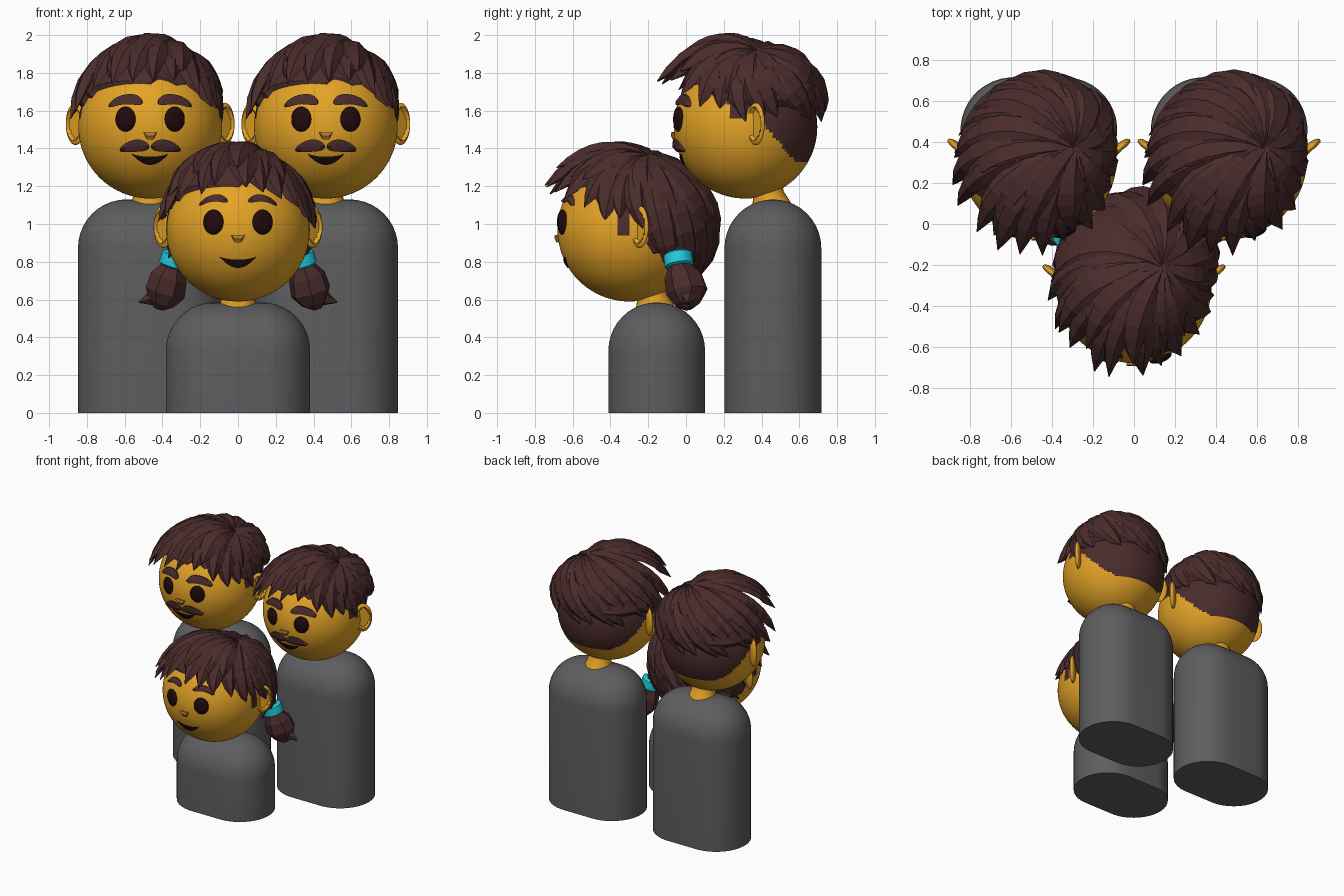
import bpy, bmesh, math, random
from mathutils import Vector, Matrix

if "Cube" in bpy.data.objects:
    bpy.data.objects.remove(bpy.data.objects["Cube"])

R = 0.38  # head radius


def material(name, rgb):
    m = bpy.data.materials.new(name)
    m.use_nodes = True
    m.diffuse_color = (*rgb, 1)
    m.node_tree.nodes["Principled BSDF"].inputs["Base Color"].default_value = (*rgb, 1)
    return m


SKIN = material("golden skin", (0.78, 0.37, 0.02))
HAIR = material("dark brown hair", (0.07, 0.025, 0.025))
GREY = material("grey cloth", (0.11, 0.11, 0.115))
DARK = material("near black", (0.014, 0.003, 0.004))
NOSE = material("nose ochre", (0.42, 0.19, 0.02))
TEAL = material("turquoise band", (0.015, 0.6, 0.7))


def finish(bm, name, mats, origin, smooth=True):
    bmesh.ops.recalc_face_normals(bm, faces=bm.faces)
    mesh = bpy.data.meshes.new(name)
    bm.to_mesh(mesh)
    bm.free()
    for m in mats:
        mesh.materials.append(m)
    ob = bpy.data.objects.new(name, mesh)
    ob.location = origin
    bpy.context.collection.objects.link(ob)
    if smooth:
        bpy.ops.object.select_all(action="DESELECT")
        ob.select_set(True)
        bpy.context.view_layer.objects.active = ob
        bpy.ops.object.shade_smooth_by_angle(angle=math.radians(40))


def loft(bm, rings):
    """Skin a list of equal-length closed rings and cap both ends."""
    rows = [[bm.verts.new(p) for p in ring] for ring in rings]
    n = len(rows[0])
    for a, b in zip(rows, rows[1:]):
        for i in range(n):
            j = (i + 1) % n
            bm.faces.new((a[i], a[j], b[j], b[i]))
    bm.faces.new(rows[0])
    bm.faces.new(rows[-1])


def sphere(bm, matrix, u=32, v=20):
    return bmesh.ops.create_uvsphere(bm, u_segments=u, v_segments=v, radius=1, matrix=matrix)["verts"]


def circle(center, axis, radius, n):
    q = Vector(axis).to_track_quat("Z", "Y")
    return [Vector(center) + q @ Vector((radius * math.cos(i * math.tau / n),
                                         radius * math.sin(i * math.tau / n), 0)) for i in range(n)]


def face_strip(bm, fx, fz, fw, lift):
    """Band laid on the front of the head; t runs from -1 to 1."""
    rings = []
    for k in range(15):
        t = math.sin((k / 14 - 0.5) * math.pi * 0.98)
        x, z, w = fx(t), fz(t), max(fw(t), 0.001)
        ring = []
        for dz, r in ((w, R - 0.01), (w, R + lift * 0.6), (0, R + lift), (-w, R + lift * 0.6), (-w, R - 0.01)):
            ring.append((x, -math.sqrt(r * r - x * x - (z + dz) ** 2), z + dz))
        rings.append(ring)
    loft(bm, rings)


def hair_lock(bm, crown, tip, width, bulge, rad0, bow):
    """Ridged, tapering lock that sweeps over the skull from crown to tip."""
    c, e = Vector(crown).normalized(), Vector(tip).normalized()
    r1, ang = Vector(tip).length, c.angle(e)
    aside = e.cross(c).normalized()
    pts = []
    for k in range(9):
        t = k / 8
        d = (c * math.sin((1 - t) * ang) + e * math.sin(t * ang)) / math.sin(ang)
        d = (d + aside * bow * ang * math.sin(math.pi * t)).normalized()
        pts.append(d * (rad0 + (r1 - rad0) * t + bulge * math.sin(math.pi * t)))
    rings = []
    for k, p in enumerate(pts):
        n = p.normalized()
        side = (pts[min(k + 1, 8)] - pts[max(k - 1, 0)]).cross(n).normalized()
        w = width * (0.3, 0.55, 0.8, 0.95, 1, 0.95, 0.8, 0.5, 0.03)[k]
        h = 0.035 if k < 8 else 0.003
        rings.append([p - side * w - n * h, p - side * w * 0.3, p + side * w * 0.6 - n * h * 0.3,
                      p + side * w - n * h * 1.2, p - n * h * 1.6])
    loft(bm, rings)


def make_body(name, cx, cy, top):
    rad, bm = 0.257, bmesh.new()

    def ring(r, z):
        pts = []
        for i in range(40):
            a = (i + 0.5) * math.tau / 40
            pts.append((r * math.cos(a) + math.copysign(0.126, math.cos(a)), r * math.sin(a), z))
        return pts
    arcs = [k * math.pi / 20 for k in range(10)] + [1.54]
    loft(bm, [ring(rad, 0)] + [ring(rad * math.cos(a), top - rad + rad * math.sin(a)) for a in arcs])
    finish(bm, name + "_body", [GREY], (cx, cy + 0.145, 0))
    bm = bmesh.new()
    loft(bm, [circle((0, y, z), (0, 0, 1), r, 28) for y, z, r in
              ((0.14, -0.03, 0.105), (0.135, 0.0, 0.095), (0.12, 0.04, 0.083), (0.11, 0.08, 0.085),
               (0.09, 0.12, 0.1))])
    finish(bm, name + "_neck", [SKIN], (cx, cy, top))


def make_head(name, o, burn_low, burn_front):
    # Head with close-cropped hair at the back and sideburns
    bm = bmesh.new()
    sphere(bm, Matrix.Scale(R, 4), 112, 80)
    for f in bm.faces:
        x, y, z = f.calc_center_median()
        nape = y > 0.02 and z > max(-0.18, 0.12 - 1.15 * y)
        burn = abs(x) > 0.25 and burn_front < y < 0 and z > burn_low
        f.material_index = int(nape or burn)
    finish(bm, name + "_head", [SKIN, HAIR], o)
    # Ears: flattened ovals with a hollow front
    for s, label in ((1, "left"), (-1, "right")):
        bm = bmesh.new()
        for v in sphere(bm, Matrix.Diagonal((0.066, 0.024, 0.112, 1)), 32, 24):
            if v.co.y < 0 and math.hypot(v.co.x / 0.066, v.co.z / 0.112) < 0.75:
                v.co.y = 0.003
        bm.transform(Matrix.Translation((s * 0.395, 0.055, 0.015)) @ Matrix.Rotation(s * 0.72, 4, "Z"))
        finish(bm, f"{name}_{label}_ear", [SKIN], o)


def make_face(name, o, adult):
    eyes, brows = bmesh.new(), bmesh.new()
    for s in (1, -1):
        sphere(eyes, Matrix.Translation((s * 0.13, -0.355, 0.04)) @ Matrix.Rotation(s * 0.35, 4, "Z")
               @ Matrix.Diagonal((0.056, 0.022, 0.066, 1)))
        thick, reach, base = (0.026, 0.09, 0.12) if adult else (0.018, 0.075, 0.142)
        face_strip(brows, lambda t: s * (0.13 + reach * t), lambda t: base + 0.025 * (1 - t * t) - 0.01 * t,
                   lambda t: thick * math.sqrt(1 - t ** 4) * (1 - 0.2 * t), 0.016)
    finish(eyes, name + "_eyes", [DARK], o)
    finish(brows, name + "_eyebrows", [HAIR], o)
    if adult:
        bm = bmesh.new()
        for s in (1, -1):
            face_strip(bm, lambda t: s * (0.083 + 0.078 * t), lambda t: -0.115 + 0.014 * (1 - t * t) - 0.008 * t,
                       lambda t: 0.032 * math.sqrt(1 - t * t) * (1 - 0.15 * t), 0.022)
        finish(bm, name + "_moustache", [HAIR], o)
    bm = bmesh.new()
    face_strip(bm, lambda t: 0.095 * t, lambda t: -0.145 - 0.036 * (1 - t * t),
               lambda t: 0.022 * (1 - t * t), 0.008)
    finish(bm, name + "_mouth", [DARK], o)
    bm = bmesh.new()

    def nose_w(t):
        return 0.019 * min(1, 1.9 * (1 - abs(t)))
    face_strip(bm, lambda t: 0.036 * t, lambda t: -0.03 - nose_w(t), nose_w, 0.018)
    finish(bm, name + "_nose", [NOSE], o)


def make_hair(name, o, adult):
    # Thick cap, tucked into the head below the hairline
    rng = random.Random(4 if adult else 9)
    bm = bmesh.new()
    for v in bmesh.ops.create_icosphere(bm, subdivisions=4, radius=0.395)["verts"]:
        v.co += Vector((-0.01, 0.035, 0.035))
        x, y, z = v.co
        line = 0.1 - 0.42 * min(y, 0)
        if not adult and y > 0.08:
            line = -0.16
        if z < line:
            v.co = v.co.normalized() * R * 0.93
    # Broad locks sweeping from the off-centre crown
    crown = (0.18, 0.06, 0.42) if adult else (0.15, 0.1, 0.42)
    for count, lift, width in ((22, 0, 0.085), (13, 0.06, 0.1)):
        for i in range(count):
            a = math.tau * (i + 0.3 + rng.uniform(-0.25, 0.25)) / count - math.pi
            front = max(0, math.cos(a)) ** 2
            swept = max(0, math.cos(a + 0.25)) ** 2
            back = max(0, -math.cos(a))
            z = 0.05 + 0.2 * front + lift * 1.4 + rng.uniform(-0.03, 0.04)
            r = 0.405 + 0.12 * swept - 0.012 * max(0, math.sin(a)) + rng.uniform(-0.012, 0.02)
            bulge = 0.02 + 0.045 * back
            if not adult:
                z -= 0.3 * min(1, back * 1.6) * (1 if lift == 0 else 0.7)
                r += 0.045 * back - 0.02 * swept
                bulge = 0.005 + 0.035 * back
            h = math.sqrt(r * r - z * z)
            hair_lock(bm, crown, (h * math.sin(a), -h * math.cos(a), z), width * rng.uniform(0.8, 1.1),
                      bulge + lift * 0.15, (0.445 if adult else 0.428) + lift * 0.15, 0.14)
    finish(bm, name + "_hair", [HAIR], o, smooth=False)


def make_pigtails(name, o):
    for s, label in ((1, "left"), (-1, "right")):
        axis = (s * 0.3, 0.15, -1)
        root = Vector((s * 0.335, 0.26, -0.16))
        down = Vector(axis).normalized()
        bm = bmesh.new()
        loft(bm, [circle(root + down * d, axis, r, 20) for d, r in
                  ((-0.04, 0.064), (-0.03, 0.077), (0.03, 0.077), (0.04, 0.064))])
        finish(bm, f"{name}_{label}_hair_band", [TEAL], o)
        # Tail gathers at the band, swells and flicks outward
        bm = bmesh.new()
        loft(bm, [circle((s * x, y, z), axis, r, 7) for x, y, z, r in
                  ((0.22, 0.22, -0.03, 0.07), (0.32, 0.255, -0.13, 0.055), (0.345, 0.265, -0.19, 0.06),
                   (0.365, 0.285, -0.25, 0.1), (0.385, 0.305, -0.33, 0.11), (0.405, 0.31, -0.39, 0.07),
                   (0.42, 0.31, -0.42, 0.025))])
        loft(bm, [circle((s * x, 0.31, z), (s, 0, -0.5), r, 5) for x, z, r in
                  ((0.41, -0.33, 0.07), (0.47, -0.37, 0.035), (0.525, -0.385, 0.003))])
        finish(bm, f"{name}_{label}_pigtail", [HAIR], o, smooth=False)


# Two adults behind, one child in front
for name, cx, cy, top, adult in (("right_adult", -0.465, 0.315, 1.13, True),
                                 ("left_adult", 0.465, 0.315, 1.13, True),
                                 ("child", 0, -0.3, 0.585, False)):
    o = (cx, cy, top + 0.385)
    make_body(name, cx, cy, top)
    make_head(name, o, 0.05 if adult else -0.03, -0.09 if adult else -0.06)
    make_face(name, o, adult)
    make_hair(name, o, adult)
    if not adult:
        make_pigtails(name, o)
